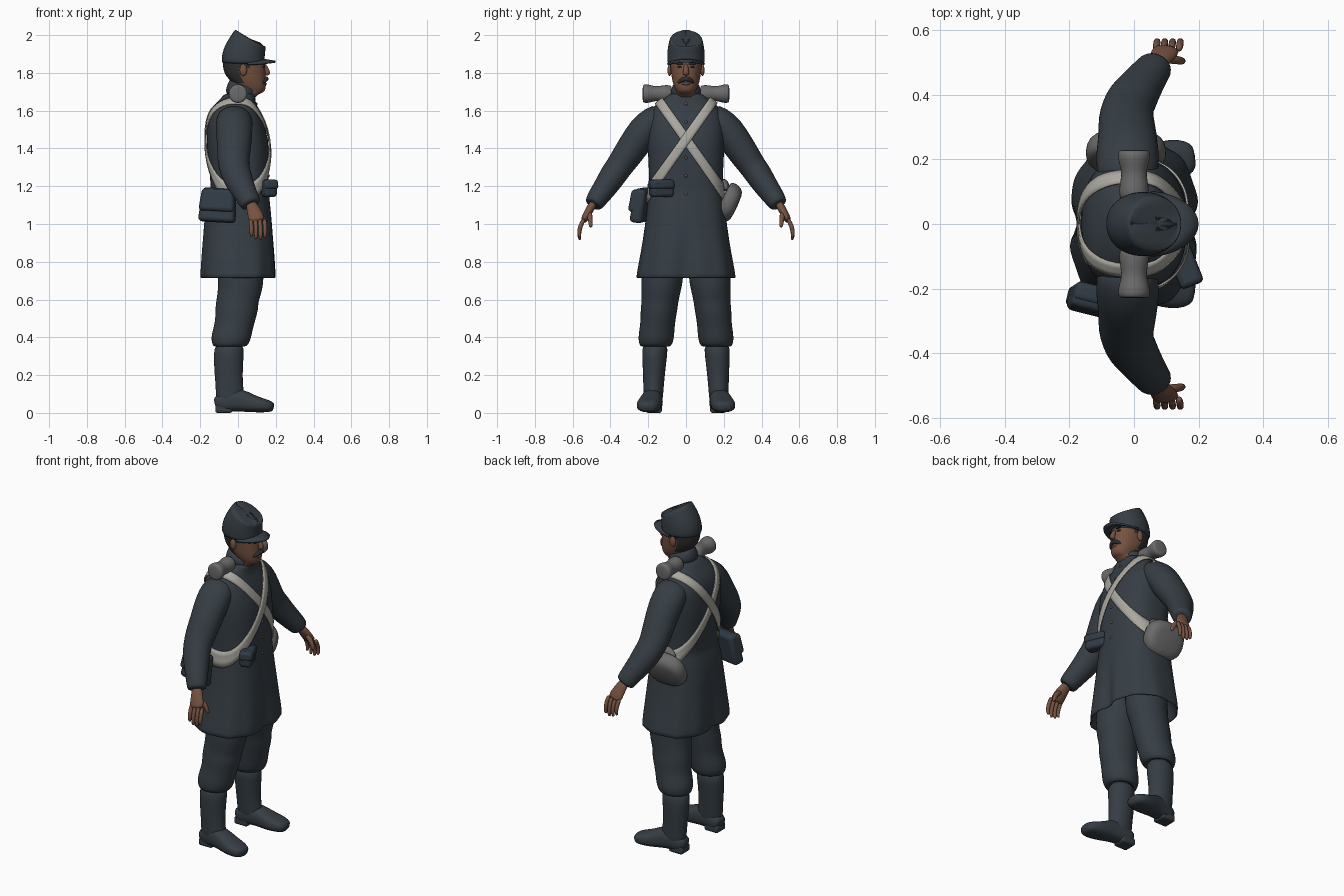
import bpy, bmesh, math
from mathutils import Vector, Matrix
from mathutils.bvhtree import BVHTree

def mat(name, r, g, b):
    m = bpy.data.materials.new(name)
    m.diffuse_color = (r, g, b, 1)
    return m

NAVY = mat("navy wool", .036, .047, .058)
SKIN = mat("skin", .18, .085, .052)
STRAP = mat("pale strap", .40, .39, .35)
GREY = mat("grey canvas", .145, .145, .145)
HAIR = mat("dark hair", .028, .028, .030)
LEATHER = mat("dark leather", .030, .043, .057)
BRASS = mat("dull brass", .13, .085, .045)

def finish(bm, name, material, sub=0, smooth=True):
    bmesh.ops.recalc_face_normals(bm, faces=bm.faces)
    me = bpy.data.meshes.new(name)
    bm.to_mesh(me)
    bm.free()
    ob = bpy.data.objects.new(name, me)
    bpy.context.collection.objects.link(ob)
    me.materials.append(material)
    for p in me.polygons:
        p.use_smooth = smooth
    if sub:
        ob.modifiers.new("smooth", 'SUBSURF').levels = sub
        ob.modifiers["smooth"].render_levels = sub
    return ob

def tube(name, material, pts, n=2.0, seg=24, flat=False, ref=(1, 0, 0), sub=1, tweak=None):
    """Loft superellipse rings along points (x, y, z, radius_a, radius_b)."""
    bm = bmesh.new()
    cs = [Vector(p[:3]) for p in pts]
    rings = []
    for i, p in enumerate(pts):
        t = (cs[min(i + 1, len(cs) - 1)] - cs[max(i - 1, 0)]).normalized()
        a = Vector(ref)
        a = (a - t * a.dot(t)).normalized()
        b = t.cross(a)
        if flat:
            a, b = Vector((1, 0, 0)), Vector((0, 1, 0))
        ring = []
        for k in range(seg):
            th = 2 * math.pi * k / seg
            c, s = math.cos(th), math.sin(th)
            u = math.copysign(abs(c) ** (2 / n), c) * p[3]
            v = math.copysign(abs(s) ** (2 / n), s) * p[4]
            co = cs[i] + a * u + b * v
            ring.append(bm.verts.new(tweak(co, k, th) if tweak else co))
        rings.append(ring)
    for r, q in zip(rings, rings[1:]):
        for k in range(seg):
            j = (k + 1) % seg
            bm.faces.new((r[k], r[j], q[j], q[k]))
    bm.faces.new(rings[0])
    bm.faces.new(rings[-1])
    return finish(bm, name, material, sub)

def box(name, material, loc, size, rot=(0, 0, 0), taper=1.0, bevel=.015):
    bm = bmesh.new()
    bmesh.ops.create_cube(bm, size=1)
    for v in bm.verts:
        k = taper if v.co.z > 0 else 1
        v.co = Vector((v.co.x * size[0] * k, v.co.y * size[1] * k, v.co.z * size[2]))
    ob = finish(bm, name, material)
    ob.location, ob.rotation_euler = loc, [math.radians(a) for a in rot]
    m = ob.modifiers.new("bevel", 'BEVEL')
    m.width, m.segments = bevel, 3
    bpy.context.view_layer.objects.active = ob
    ob.select_set(True)
    bpy.ops.object.shade_smooth_by_angle()
    ob.select_set(False)
    return ob

def ball(name, material, loc, size):
    bm = bmesh.new()
    bmesh.ops.create_uvsphere(bm, u_segments=14, v_segments=8, radius=1)
    bmesh.ops.transform(bm, matrix=Matrix.Translation(loc) @ Matrix.Diagonal((*size, 1)), verts=bm.verts)
    return finish(bm, name, material)

# Frock coat with soft folds, front opening and back vent
def folds(co, k, th):
    if co.z < 1.1:
        f = (1.1 - co.z) / .4
        w = 1 + .018 * math.sin(10 * th) * f
        co = Vector((co.x * w, co.y * w, co.z))
        if k in (0, 24) and co.z < 1.0:
            co.x *= .88 - .06 * f
    return co

coat_rings = [(.90, 0, .15, .20), (.73, 0, .185, .24), (.71, 0, .197, .26), (.72, 0, .203, .264),
              (.85, 0, .194, .238), (1.0, 0, .182, .216), (1.1, 0, .17, .205), (1.165, .006, .158, .198),
              (1.18, .01, .152, .194), (1.3, .005, .158, .197), (1.4, 0, .165, .203), (1.5, -.008, .158, .208),
              (1.58, -.018, .138, .198), (1.63, -.015, .112, .165), (1.665, 0, .09, .118), (1.70, .015, .08, .08)]
coat = tube("coat", NAVY, [(cx, 0, z, hx, hy) for z, cx, hx, hy in coat_rings],
            n=2.5, seg=48, flat=True, tweak=folds)
tube("collar", NAVY, [(.005, 0, 1.66, .085, .085), (.018, 0, 1.71, .08, .078), (.03, 0, 1.745, .078, .074),
                      (.03, 0, 1.745, .068, .064), (.025, 0, 1.72, .06, .06)])

# Crossed straps laid on the coat surface
bpy.context.view_layer.update()
tree = BVHTree.FromObject(coat, bpy.context.evaluated_depsgraph_get())

def surface(origin, d, lift):
    hit = tree.ray_cast(origin + d, -d)[0]
    return (hit if hit else origin) + d * lift

for s, label, lift in ((-1, "bag_strap", .007), (1, "box_strap", .011)):
    top, low = Vector((0, .15 * s, 1.66)), Vector((0, -.205 * s, 1.16))
    mid, u = (top + low) / 2, (top - low).normalized()
    side = u.cross(Vector((1, 0, 0)))
    bm = bmesh.new()
    rows = []
    for k in range(80):
        a = 2 * math.pi * k / 80
        d = Vector((math.cos(a), 0, 0)) + u * math.sin(a)
        rows.append([bm.verts.new(surface(mid + side * w, d, lift)) for w in (-.025, -.008, .008, .025)])
    for k in range(80):
        r, q = rows[k], rows[(k + 1) % 80]
        for j in range(3):
            bm.faces.new((r[j], r[j + 1], q[j + 1], q[j]))
    ob = finish(bm, label, STRAP)
    m = ob.modifiers.new("thickness", 'SOLIDIFY')
    m.thickness, m.offset = .007, 0

# Coat buttons
for i in range(6):
    z = 1.16 + i * .095
    p = surface(Vector((0, 0, z)), Vector((1, 0, 0)), 0)
    ball("button", BRASS, p, (.006, .008, .008))

for s in (1, -1):
    # Sleeve, with creases at the elbow, and cuff
    tube("sleeve", NAVY, [(x, y * s, z, a, b) for x, y, z, a, b in (
        (-.02, .11, 1.575, .085, .07), (-.02, .17, 1.55, .098, .08), (-.02, .225, 1.495, .098, .086),
        (-.02, .28, 1.41, .09, .083), (-.025, .325, 1.345, .087, .077), (-.02, .36, 1.295, .08, .071),
        (-.008, .385, 1.26, .08, .072), (.015, .42, 1.205, .071, .065), (.045, .46, 1.15, .061, .058),
        (.066, .488, 1.108, .056, .051), (.07, .493, 1.1, .048, .042))])
    # Hand
    tube("palm", SKIN, [(x, y * s, z, a, b) for x, y, z, a, b in (
        (.065, .487, 1.115, .03, .024), (.08, .508, 1.08, .034, .022), (.095, .53, 1.04, .044, .021),
        (.102, .545, 1.01, .042, .017))], seg=16)
    for i in range(4):
        x, drop = .067 + .024 * i, (.0, .014, .018, .006)[i]
        tube("finger", SKIN, [(x, .538 * s, 1.03, .012, .013), (x + .004, .56 * s, .99, .012, .012),
                              (x + .005, .568 * s, .955 - drop, .011, .011),
                              (x + .003, .56 * s, .932 - drop, .008, .008)], seg=10)
    tube("thumb", SKIN, [(.095, .512 * s, 1.065, .018, .016), (.132, .508 * s, 1.035, .015, .014),
                         (.15, .505 * s, 1.0, .012, .012), (.152, .503 * s, .98, .008, .008)], seg=10)
    # Trouser leg, baggy above the boot
    tube("trouser_leg", NAVY, [(x, y * s, z, a, b) for x, y, z, a, b in (
        (.01, .115, .92, .125, .112), (.018, .124, .72, .122, .114), (.01, .132, .64, .118, .104),
        (-.005, .138, .585, .112, .097), (-.006, .143, .55, .115, .099), (-.014, .148, .49, .106, .092),
        (-.028, .154, .44, .106, .094), (-.036, .158, .40, .107, .095), (-.04, .16, .365, .098, .09),
        (-.045, .162, .345, .082, .074), (-.045, .162, .37, .06, .055))], flat=True)
    # Boot shaft, foot and heel
    tube("boot_shaft", NAVY, [(x, y * s, z, a, b) for x, y, z, a, b in (
        (-.045, .163, .38, .08, .072), (-.05, .166, .30, .08, .066), (-.05, .17, .2, .074, .058),
        (-.045, .172, .13, .073, .054), (-.04, .174, .08, .078, .052), (-.04, .174, .04, .07, .045))], flat=True)
    tube("boot_foot", NAVY, [(x, y * s, z, a, b) for x, y, z, a, b in (
        (-.122, .165, .045, .032, .03), (-.105, .168, .05, .046, .045), (-.04, .174, .067, .052, .06),
        (.02, .182, .067, .055, .06), (.07, .19, .05, .062, .048), (.12, .198, .041, .066, .039),
        (.165, .204, .035, .056, .032), (.19, .207, .03, .034, .022))], n=2.5, ref=(0, 1, 0))
    box("boot_heel", NAVY, (-.075, .17 * s, .022), (.09, .085, .044), bevel=.012)
    # Rolled shoulder pad
    tube("shoulder_roll", GREY, [(0, y * s, 1.69, r, r) for y, r in (
        (.075, .036), (.08, .046), (.12, .046), (.15, .038), (.175, .042), (.2, .05), (.225, .05), (.23, .038))])
    # Ear, eye and brow
    ball("ear", SKIN, (.028, .087 * s, 1.815), (.02, .011, .032))
    ball("eye", HAIR, (.136, .033 * s, 1.832), (.008, .012, .005))
    box("eyebrow", HAIR, (.14, .034 * s, 1.849), (.012, .036, .008), bevel=.003)

# Head: hair on the faces behind the ears
head = tube("head", SKIN, [(.035, 0, 1.66, .058, .056), (.04, 0, 1.69, .065, .056), (.08, 0, 1.694, .056, .044),
                           (.075, 0, 1.715, .073, .058), (.06, 0, 1.745, .088, .07), (.04, 0, 1.785, .108, .078),
                           (.032, 0, 1.825, .113, .083), (.03, 0, 1.87, .112, .086), (.03, 0, 1.9, .1, .08)],
            flat=True, n=2.2)
head.data.materials.append(HAIR)
for p in head.data.polygons:
    if p.center.z > 1.755 and (p.center.x < .015 or p.center.z > 1.83 and p.center.x < .05):
        p.material_index = 1
tube("nose", SKIN, [(.138, 0, 1.85, .01, .01), (.148, 0, 1.825, .013, .013), (.158, 0, 1.8, .017, .018),
                    (.15, 0, 1.785, .012, .016)], seg=12, flat=True)
tube("moustache", HAIR, [(.128, -.043, 1.745, .008, .006), (.142, -.026, 1.762, .014, .013),
                         (.153, 0, 1.772, .014, .013), (.142, .026, 1.762, .014, .013),
                         (.128, .043, 1.745, .008, .006)], seg=12)
ball("lower_lip", SKIN, (.143, 0, 1.742), (.01, .022, .007))

# Forage cap with forward-sloping crown and peak
tube("cap", NAVY, [(.027, 0, 1.845, .11, .094), (.027, 0, 1.855, .115, .1), (.029, 0, 1.885, .115, .1),
                   (.036, 0, 1.915, .11, .099), (.05, 0, 1.952, .101, .093), (.06, 0, 1.98, .095, .086),
                   (.0615, 0, 1.984, .089, .08), (.0608, 0, 1.981, .078, .07)], n=2.1, seg=32)
bm = bmesh.new()
rows = []
for k in range(21):
    th = math.radians(-78 + 7.8 * k)
    c, q = math.cos(th), math.sin(th)
    w = .07 * max(c, 0) ** .6
    rows.append([bm.verts.new((.025 + (.105 + w * f) * c, (.095 + .3 * w * f) * q,
                               1.876 - .012 * f - .018 * q * q)) for f in (0, .5, 1)])
for r, q in zip(rows, rows[1:]):
    for j in range(2):
        bm.faces.new((r[j], r[j + 1], q[j + 1], q[j]))
finish(bm, "cap_peak", NAVY).modifiers.new("thickness", 'SOLIDIFY').thickness = .01

# Cartridge box on the right hip, small pouch at the front, each with a flap
box("cartridge_box", LEATHER, (-.105, -.235, 1.1), (.2, .07, .18), (-9, 3, -14), .88, .02)
box("cartridge_flap", LEATHER, (-.108, -.25, 1.125), (.195, .065, .12), (-9, 3, -14), .9, .02)
box("cap_pouch", LEATHER, (.155, -.13, 1.185), (.07, .125, .085), (0, 0, 22), 1, .018)
box("cap_pouch_flap", LEATHER, (.158, -.131, 1.21), (.078, .132, .05), (0, 0, 22), .95, .015)

# Canvas bag on the left hip
tube("hip_bag", GREY, [(-.025, .185, 1.128, .1, .09), (-.025, .195, 1.122, .122, .107),
                       (-.025, .225, 1.112, .128, .112), (-.025, .255, 1.1, .118, .098),
                       (-.025, .272, 1.092, .09, .07)], n=2.4)
tube("bag_neck", GREY, [(-.01, .215, 1.17, .09, .028), (-.005, .208, 1.215, .065, .02),
                        (0, .2, 1.24, .035, .012)], flat=True)
